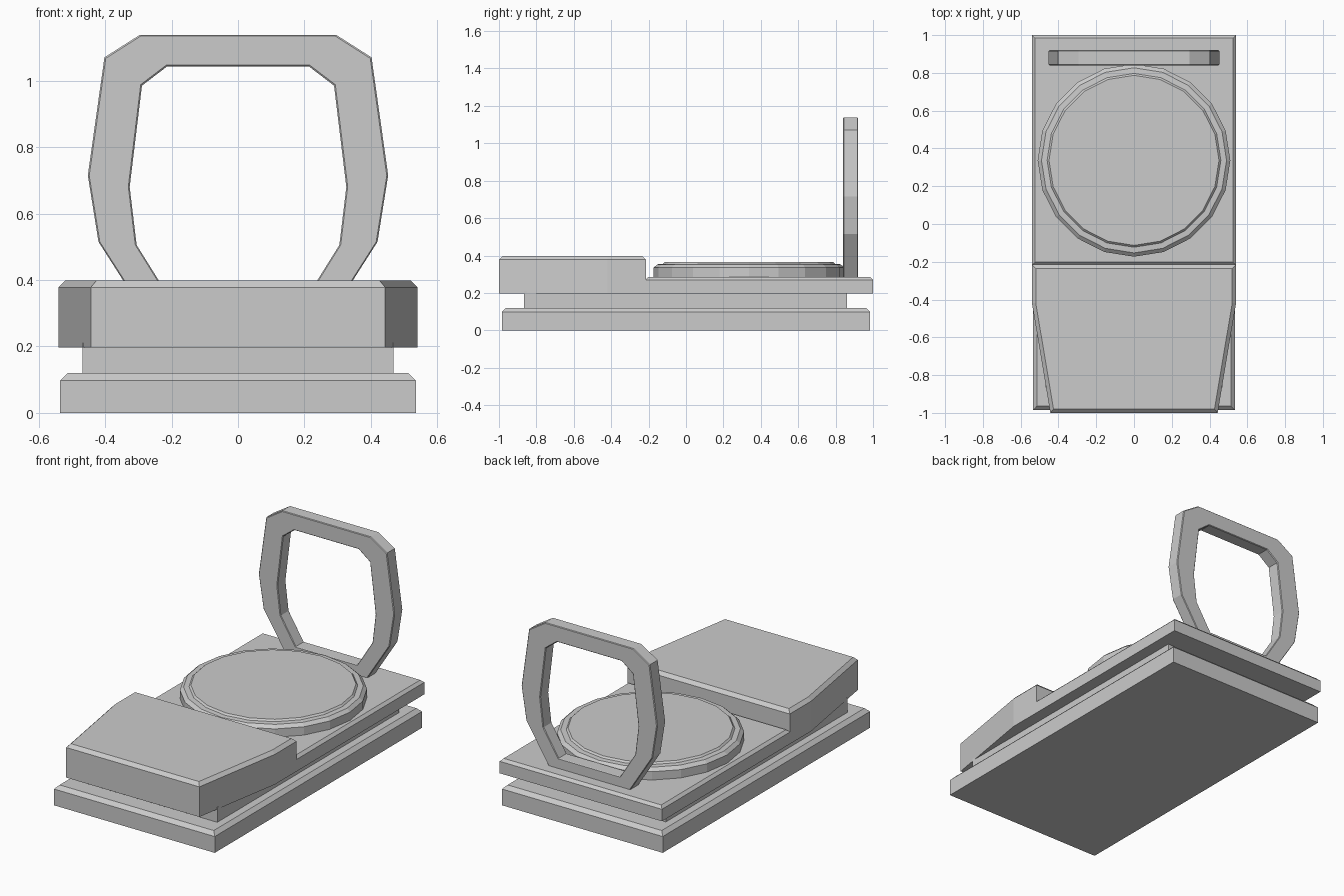
import bpy, bmesh, math
from mathutils import Vector

if "Cube" in bpy.data.objects:
    bpy.data.objects.remove(bpy.data.objects["Cube"])


def finish(name, bm):
    bmesh.ops.recalc_face_normals(bm, faces=bm.faces)
    me = bpy.data.meshes.new(name)
    bm.to_mesh(me)
    bm.free()
    ob = bpy.data.objects.new(name, me)
    bpy.context.collection.objects.link(ob)
    return ob


def slab(name, half, z0, z1, chamfer=0.0):
    """Vertical prism from a right-hand outline mirrored in x, top edge chamfered."""
    outline = half + [(-x, y) for x, y in reversed(half)]
    bm = bmesh.new()
    face = bm.faces.new([bm.verts.new((x, y, z0)) for x, y in outline])
    ext = bmesh.ops.extrude_face_region(bm, geom=[face], use_keep_orig=True)["geom"]
    bmesh.ops.translate(bm, vec=(0, 0, z1 - z0),
                        verts=[v for v in ext if isinstance(v, bmesh.types.BMVert)])
    bmesh.ops.recalc_face_normals(bm, faces=bm.faces)
    if chamfer:
        top = [e for e in bm.edges if all(abs(v.co.z - z1) < 1e-5 for v in e.verts)]
        bmesh.ops.bevel(bm, geom=top, offset=chamfer, segments=1, affect='EDGES')
    return finish(name, bm)


# Stacked body
slab("base_plate", [(0.535, -0.985), (0.535, 0.985)], 0, 0.12, 0.022)
slab("recessed_core", [(0.468, -0.865), (0.468, 0.86)], 0.11, 0.21)
slab("upper_plate", [(0.54, -0.218), (0.54, 1.0)], 0.197, 0.285, 0.016)
slab("front_block", [(0.443, -1.0), (0.54, -0.42), (0.54, -0.215)], 0.197, 0.398, 0.02)

# Twenty-sided turntable disc with a stepped rim
rings = [(0.51, 0.27), (0.51, 0.335), (0.49, 0.353), (0.46, 0.355), (0.45, 0.365)]
N = 20
bm = bmesh.new()
loops = [[bm.verts.new((r * math.cos(math.tau * i / N), 0.337 + r * math.sin(math.tau * i / N), z))
          for i in range(N)] for r, z in rings]
for a, b in zip(loops, loops[1:]):
    for i in range(N):
        j = (i + 1) % N
        bm.faces.new((a[i], a[j], b[j], b[i]))
bm.faces.new(loops[-1])
bm.faces.new(loops[0])
finish("round_disc", bm)

# Upright open frame: matching outer and inner outlines
outer = [(0.27, 0.28), (0.42, 0.515), (0.452, 0.715), (0.402, 1.07), (0.295, 1.138)]
inner = [(0.205, 0.345), (0.305, 0.505), (0.326, 0.68), (0.289, 0.985), (0.213, 1.043)]
bm = bmesh.new()


def ring(half, y):
    return [bm.verts.new((x, y, z)) for x, z in half + [(-x, z) for x, z in reversed(half)]]


section = [ring(outer, 0.84), ring(outer, 0.92), ring(inner, 0.92), ring(inner, 0.84)]
for k in range(4):
    a, b = section[k], section[(k + 1) % 4]
    for i in range(len(a)):
        j = (i + 1) % len(a)
        bm.faces.new((a[i], a[j], b[j], b[i]))
frame = finish("upright_frame", bm)
bev = frame.modifiers.new("edge_bevel", 'BEVEL')
bev.width = 0.004
bev.segments = 1
bev.angle_limit = math.radians(60)
